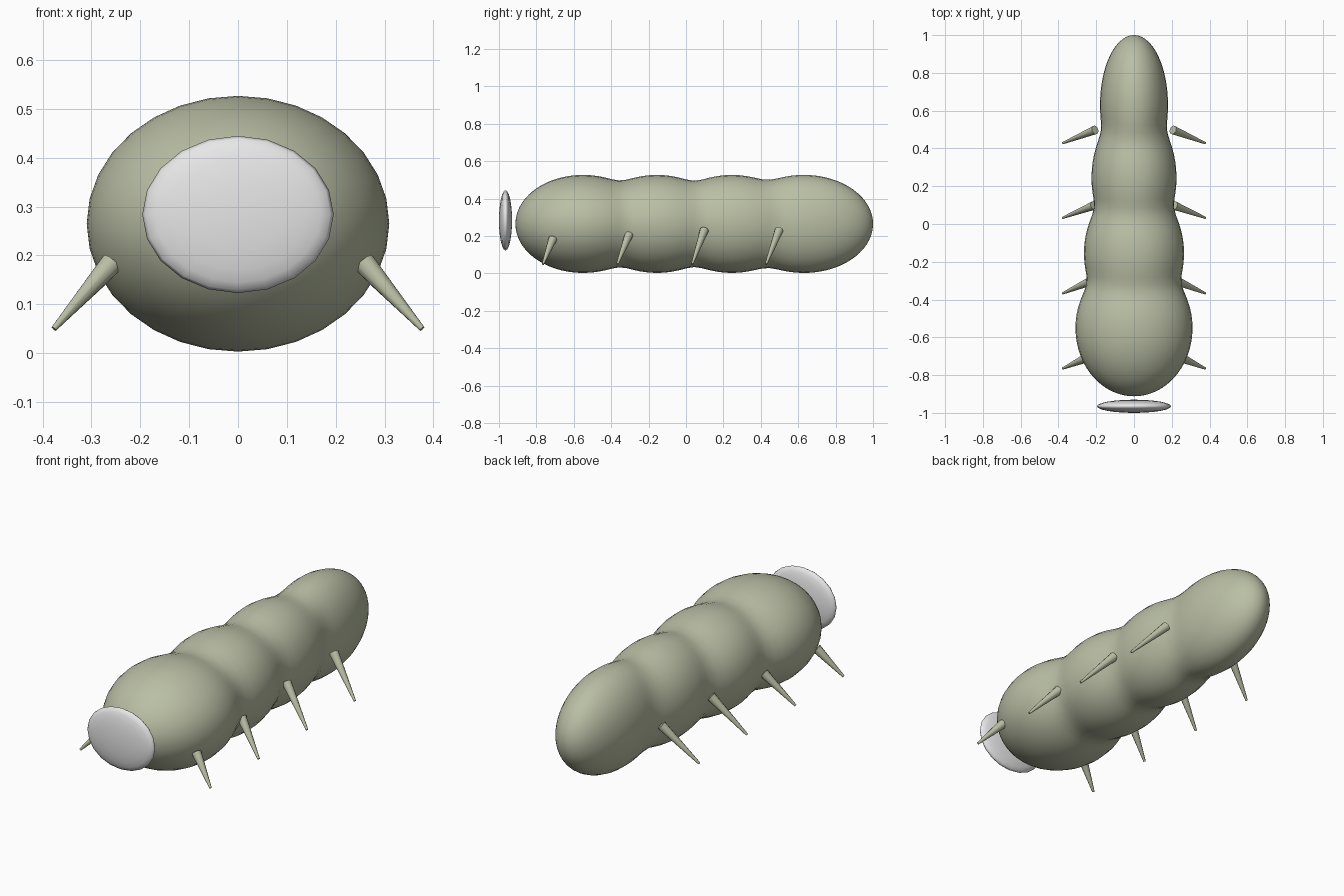
import bpy, bmesh, math
from mathutils import Vector, Matrix

if "Cube" in bpy.data.objects:
    bpy.data.objects.remove(bpy.data.objects["Cube"])


def material(name, rgb):
    m = bpy.data.materials.new(name)
    m.diffuse_color = (*rgb, 1)
    m.use_nodes = True
    m.node_tree.nodes["Principled BSDF"].inputs["Base Color"].default_value = m.diffuse_color
    return m


SAGE = material("sage green", (0.49, 0.52, 0.375))
WHITE = material("pale grey", (0.8, 0.8, 0.8))


def finish(name, bm, mat, angle=40):
    bmesh.ops.recalc_face_normals(bm, faces=bm.faces)
    me = bpy.data.meshes.new(name)
    bm.to_mesh(me)
    bm.free()
    ob = bpy.data.objects.new(name, me)
    bpy.context.collection.objects.link(ob)
    me.materials.append(mat)
    bpy.ops.object.select_all(action='DESELECT')
    ob.select_set(True)
    bpy.context.view_layer.objects.active = ob
    bpy.ops.object.shade_smooth_by_angle(angle=math.radians(angle))
    return ob


# Body: four overlapping swellings blended into one lofted skin
SEGMENTS = [(-0.55, 0.362, 0.31), (-0.155, 0.36, 0.265),
            (0.245, 0.36, 0.225), (0.63, 0.37, 0.18)]  # centre y, half length, half width
HEIGHT, MID_Z, SIDES, STEPS = 0.262, 0.265, 32, 72
FRONT, BACK = -0.912, 1.0


def section(y):
    """Half width and half height of the body at y, by a soft maximum."""
    w = h = 0.0
    for centre, length, width in SEGMENTS:
        s = math.sqrt(max(0.0, 1 - ((y - centre) / length) ** 2))
        w += (width * s) ** 12
        h += (HEIGHT * s) ** 12
    return w ** (1 / 12), h ** (1 / 12)


bm = bmesh.new()
rings = []
for i in range(1, STEPS):
    y = FRONT + (BACK - FRONT) * (1 - math.cos(math.pi * i / STEPS)) / 2
    w, h = section(y)
    rings.append([bm.verts.new((w * math.cos(a), y, MID_Z + h * math.sin(a)))
                  for a in (2 * math.pi * k / SIDES for k in range(SIDES))])
for a, b in zip(rings, rings[1:]):
    for k in range(SIDES):
        n = (k + 1) % SIDES
        bm.faces.new((a[k], a[n], b[n], b[k]))
for ring, y in ((rings[0], FRONT), (rings[-1], BACK)):
    pole = bm.verts.new((0, y, MID_Z))
    for k in range(SIDES):
        bm.faces.new((ring[k], ring[(k + 1) % SIDES], pole))
finish("segmented_body", bm, SAGE, 60)

# Face disc: flattened ball floating just ahead of the body
bm = bmesh.new()
bmesh.ops.create_uvsphere(
    bm, u_segments=20, v_segments=12, radius=1,
    matrix=Matrix.Translation((0, -0.965, 0.284))
    @ Matrix.Diagonal((0.196, 0.035, 0.161, 1)) @ Matrix.Rotation(math.pi / 2, 4, 'X'))
finish("face_disc", bm, WHITE, 80)

# Legs: four mirrored pairs of tapered spikes
LEGS = [((0.258, -0.712, 0.185), -0.765), ((0.235, -0.305, 0.207), -0.367),
        ((0.212, 0.098, 0.232), 0.033), ((0.206, 0.498, 0.232), 0.428)]  # root, tip y
for i, (root, tip_y) in enumerate(LEGS, 1):
    for side, label in ((1, "left"), (-1, "right")):
        p = Vector((root[0] * side, root[1], root[2]))
        q = Vector((0.377 * side, tip_y, 0.05))
        axis = q - p
        bm = bmesh.new()
        bmesh.ops.create_cone(
            bm, cap_ends=True, segments=10, radius1=0.024, radius2=0.006,
            depth=axis.length,
            matrix=Matrix.Translation((p + q) / 2)
            @ axis.to_track_quat('Z', 'Y').to_matrix().to_4x4())
        finish(f"leg_{label}_{i}", bm, SAGE)
